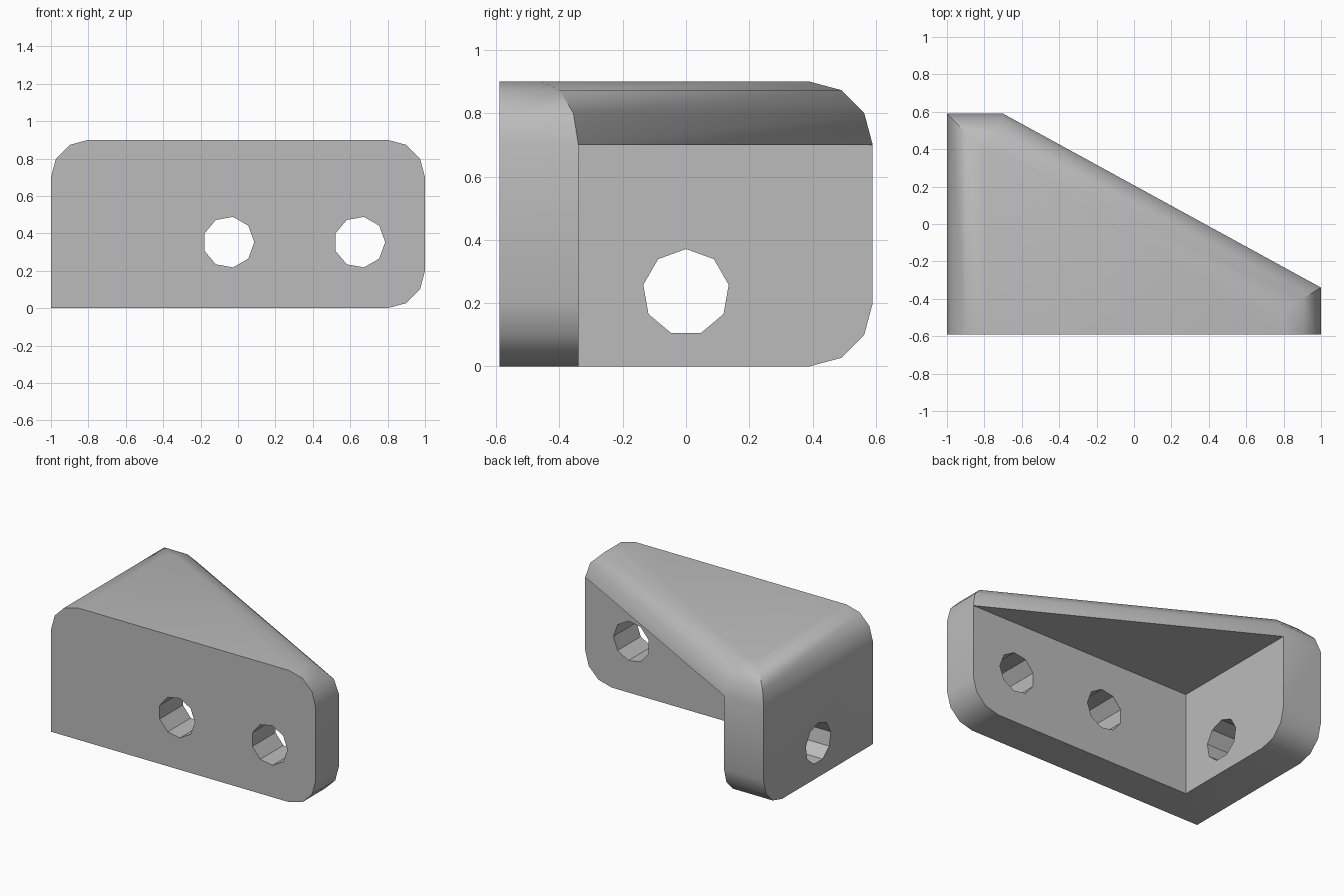
import bpy, bmesh, math
from mathutils import Matrix, Vector

cube = bpy.data.objects.get("Cube")
if cube:
    bpy.data.objects.remove(cube, do_unlink=True)

HEIGHT, RADIUS, STEPS = 0.9, 0.2, 3
FRONT, BACK = -0.59, 0.59
INNER_X, INNER_Y, INNER_Z = -0.7, -0.34, 0.7      # inside faces of the three walls
UP = Vector((0, 0, 1))

grey = bpy.data.materials.new("plain_grey")
grey.use_nodes = True
grey.diffuse_color = (0.5, 0.5, 0.5, 1)
grey.node_tree.nodes["Principled BSDF"].inputs["Base Color"].default_value = (0.5, 0.5, 0.5, 1)


def make_object(name, bm):
    bmesh.ops.recalc_face_normals(bm, faces=bm.faces)
    mesh = bpy.data.meshes.new(name)
    bm.to_mesh(mesh)
    bm.free()
    mesh.materials.append(grey)
    obj = bpy.data.objects.new(name, mesh)
    bpy.context.collection.objects.link(obj)
    return obj


def round_edge(bm, point, normal, side):
    """Round the top (side 1) or bottom (side -1) edge of an upright face."""
    z = HEIGHT - RADIUS if side > 0 else RADIUS
    centre = Vector((point[0], point[1], z)) - normal * RADIUS
    step = math.pi / 2 / STEPS
    for i in range(STEPS):
        a = (i + 0.5) * step
        d = normal * math.cos(a) + UP * side * math.sin(a)
        bmesh.ops.bisect_plane(bm, geom=bm.verts[:] + bm.edges[:] + bm.faces[:], dist=1e-5,
                               plane_co=centre + d * RADIUS * math.cos(step / 2),
                               plane_no=d, clear_outer=True)
        bmesh.ops.holes_fill(bm, edges=[e for e in bm.edges if e.is_boundary], sides=0)


# Solid block with a slanted back and rounded edges
bm = bmesh.new()
outline = [(-1, FRONT), (1, FRONT), (1, INNER_Y), (INNER_X, BACK), (-1, BACK)]
base = bm.faces.new([bm.verts.new((x, y, 0)) for x, y in outline])
top = bmesh.ops.extrude_face_region(bm, geom=[base])["geom"]
bmesh.ops.translate(bm, vec=UP * HEIGHT,
                    verts=[v for v in top if isinstance(v, bmesh.types.BMVert)])
slant = Vector((BACK - INNER_Y, 1 - INNER_X, 0)).normalized()
X, Y = Vector((1, 0, 0)), Vector((0, 1, 0))
round_edge(bm, (-1, 0), -X, 1)
round_edge(bm, (1, INNER_Y), slant, 1)
for side in (1, -1):
    round_edge(bm, (1, 0), X, side)
    round_edge(bm, (0, BACK), Y, side)
bracket = make_object("corner_bracket", bm)

# Cutter for the hollow behind the walls
cutters = []
bm = bmesh.new()
bmesh.ops.create_cube(bm, size=2, matrix=Matrix.Translation(
    (INNER_X + 1, INNER_Y + 1, INNER_Z - 1)) )
bmesh.ops.translate(bm, vec=(1, 1, 0), verts=[v for v in bm.verts if v.co.x > 0 and v.co.y > 0])
cutters.append(make_object("hollow_cutter", bm))

# Nine-sided screw holes: two in the front wall, one in the side wall
through_y = Matrix(((0, 1, 0), (0, 0, 1), (1, 0, 0))).to_4x4()
through_x = through_y.transposed()
for place, turn in (((-0.05, -0.46, 0.353), through_y),
                    ((0.65, -0.46, 0.353), through_y),
                    ((-0.85, 0, 0.234), through_x)):
    bm = bmesh.new()
    bmesh.ops.create_cone(bm, cap_ends=True, segments=9, radius1=0.137, radius2=0.137,
                          depth=0.6, matrix=Matrix.Translation(place) @ turn)
    cutters.append(make_object("hole_cutter", bm))

# Cut everything out of the block
bpy.ops.object.select_all(action='DESELECT')
bracket.select_set(True)
bpy.context.view_layer.objects.active = bracket
for cutter in cutters:
    cutter.hide_render = True
    mod = bracket.modifiers.new("cut", 'BOOLEAN')
    mod.operation, mod.solver, mod.object = 'DIFFERENCE', 'EXACT', cutter
    bpy.ops.object.modifier_apply(modifier=mod.name)
    bpy.data.objects.remove(cutter, do_unlink=True)

# Tidy and shade
bm = bmesh.new()
bm.from_mesh(bracket.data)
bmesh.ops.remove_doubles(bm, verts=bm.verts, dist=0.0005)
bm.to_mesh(bracket.data)
bm.free()
bpy.ops.object.shade_smooth_by_angle(angle=math.radians(35))
